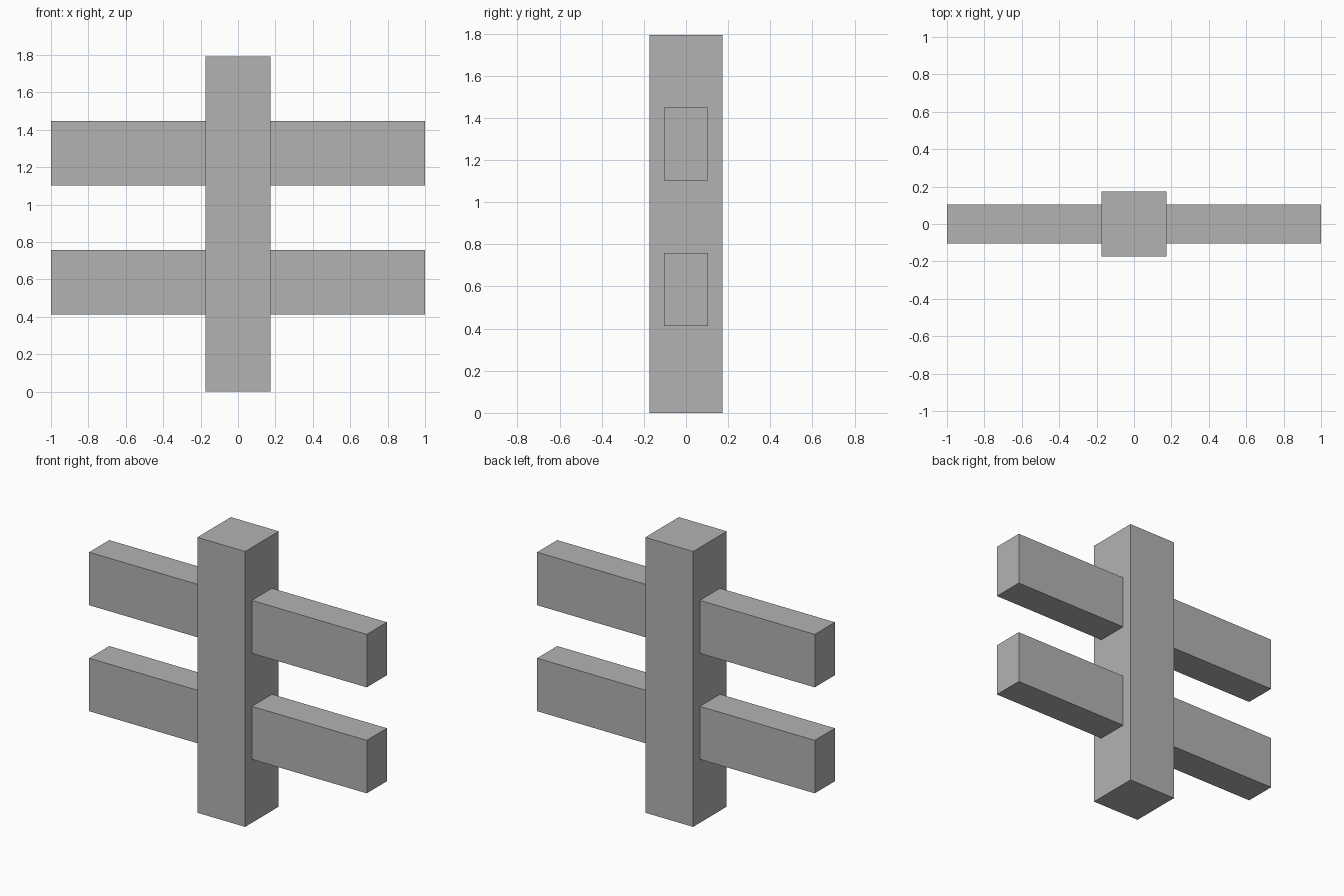
import bpy

# Remove the default cube
cube = bpy.data.objects.get("Cube")
if cube:
    bpy.data.objects.remove(cube, do_unlink=True)

# Single grey material
grey = bpy.data.materials.new("plain_grey")
grey.use_nodes = True
GREY = (0.45, 0.45, 0.45, 1)
grey.diffuse_color = GREY
grey.node_tree.nodes["Principled BSDF"].inputs["Base Color"].default_value = GREY


def box(name, size, centre_z):
    """Add a box centred on the z axis with its scale applied."""
    bpy.ops.mesh.primitive_cube_add(size=1, location=(0, 0, centre_z))
    ob = bpy.context.object
    ob.name = name
    ob.scale = size
    bpy.ops.object.transform_apply(location=False, rotation=False, scale=True)
    ob.data.materials.append(grey)
    return ob


# Upright post
POST_WIDTH = 0.345
POST_HEIGHT = 1.793
box("post", (POST_WIDTH, POST_WIDTH, POST_HEIGHT), POST_HEIGHT / 2)

# Horizontal rails running through the post
for name, z in (("lower_rail", 0.586), ("upper_rail", 1.276)):
    box(name, (2, 0.207, 0.345), z)
